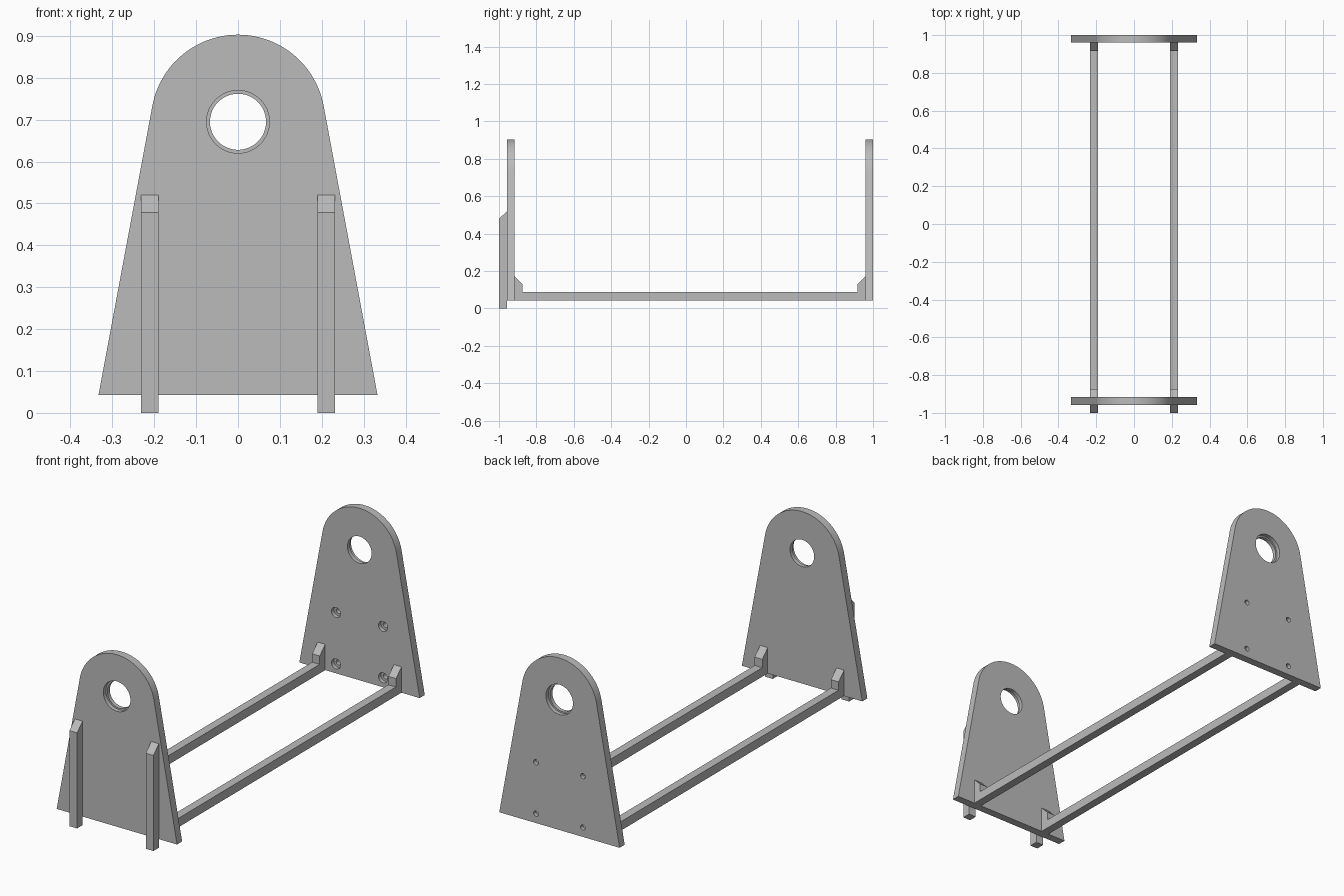
import bpy, bmesh, math
from mathutils import Matrix

if "Cube" in bpy.data.objects:
    bpy.data.objects.remove(bpy.data.objects["Cube"], do_unlink=True)

grey = bpy.data.materials.new("plain grey")
grey.use_nodes = True
colour = (0.5, 0.5, 0.5, 1)
grey.diffuse_color = colour
grey.node_tree.nodes["Principled BSDF"].inputs["Base Color"].default_value = colour

BASE = 0.043                   # underside of plates and rails
HUB_Z, HUB_R = 0.695, 0.208    # rounded top of each plate
FOOT = 0.333                   # half width of plate at the bottom
BAR_IN, BAR_OUT = 0.19, 0.232  # x range of rails and posts
FRONT = (-0.957, -0.917)
BACK = (0.96, 1.0)


def make_object(name, bm):
    bmesh.ops.recalc_face_normals(bm, faces=bm.faces[:])
    mesh = bpy.data.meshes.new(name)
    bm.to_mesh(mesh)
    bm.free()
    mesh.materials.append(grey)
    obj = bpy.data.objects.new(name, mesh)
    bpy.context.collection.objects.link(obj)
    return obj


def prism(name, outline, depth):
    """Extrude a closed 3D outline along the depth vector."""
    bm = bmesh.new()
    face = bm.faces.new([bm.verts.new(p) for p in outline])
    out = bmesh.ops.extrude_face_region(bm, geom=[face])
    moved = [v for v in out["geom"] if isinstance(v, bmesh.types.BMVert)]
    bmesh.ops.translate(bm, verts=moved, vec=depth)
    return make_object(name, bm)


def bore(plate, x, z, radius, y0, y1):
    """Cut a round hole along y between y0 and y1."""
    bm = bmesh.new()
    place = Matrix.Translation((x, (y0 + y1) / 2, z)) @ Matrix.Rotation(math.pi / 2, 4, "X")
    bmesh.ops.create_cone(bm, cap_ends=True, segments=48, radius1=radius,
                          radius2=radius, depth=y1 - y0, matrix=place)
    cutter = make_object("hole_cutter", bm)
    cutter.hide_render = True
    mod = plate.modifiers.new("hole", "BOOLEAN")
    mod.operation, mod.solver, mod.object = "DIFFERENCE", "EXACT", cutter
    bpy.context.view_layer.objects.active = plate
    bpy.ops.object.modifier_apply(modifier=mod.name)
    bpy.data.objects.remove(cutter, do_unlink=True)


def end_plate(name, y0, y1):
    # sides run tangent into the rounded top
    drop = HUB_Z - BASE
    start = math.atan2(-drop, FOOT) + math.acos(HUB_R / math.hypot(drop, FOOT))
    steps = 48
    outline = [(-FOOT, y0, BASE), (FOOT, y0, BASE)]
    for i in range(steps + 1):
        a = start + (math.pi - 2 * start) * i / steps
        outline.append((HUB_R * math.cos(a), y0, HUB_Z + HUB_R * math.sin(a)))
    return prism(name, outline, (0, y1 - y0, 0))


def smooth(obj):
    bpy.ops.object.select_all(action="DESELECT")
    obj.select_set(True)
    bpy.context.view_layer.objects.active = obj
    bpy.ops.object.shade_smooth_by_angle(angle=math.radians(20))


# End plates with a stepped bearing hole opening outwards
front_plate = end_plate("front_plate", *FRONT)
back_plate = end_plate("back_plate", *BACK)
for plate, (y0, y1) in ((front_plate, FRONT), (back_plate, BACK)):
    bore(plate, 0, HUB_Z, 0.067, y0 - 0.1, y1 + 0.1)
bore(front_plate, 0, HUB_Z, 0.075, FRONT[0] - 0.1, FRONT[0] + 0.02)
bore(back_plate, 0, HUB_Z, 0.075, BACK[1] - 0.02, BACK[1] + 0.1)

# Four screw holes in the back plate, recessed on the inner side
for x in (-0.13, 0.13):
    for z in (0.09, 0.347):
        bore(back_plate, x, z, 0.013, BACK[0] - 0.1, BACK[1] + 0.1)
        bore(back_plate, x, z, 0.025, BACK[0] - 0.1, BACK[0] + 0.02)

for plate in (front_plate, back_plate):
    smooth(plate)

# Rails with wedge-topped ends, and outer posts, on both sides
a, b = FRONT[1], BACK[0]
rail = [(a, BASE), (b, BASE), (b, 0.172), (b - 0.043, 0.13), (b - 0.043, 0.088),
        (a + 0.043, 0.088), (a + 0.043, 0.13), (a, 0.172)]
post = [(-1, 0), (FRONT[0], 0), (FRONT[0], 0.52), (-1, 0.478)]
for side, x in (("right", -BAR_OUT), ("left", BAR_IN)):
    for part, profile in (("rail", rail), ("front_post", post)):
        prism(f"{side}_{part}", [(x, y, z) for y, z in profile],
              (BAR_OUT - BAR_IN, 0, 0))
